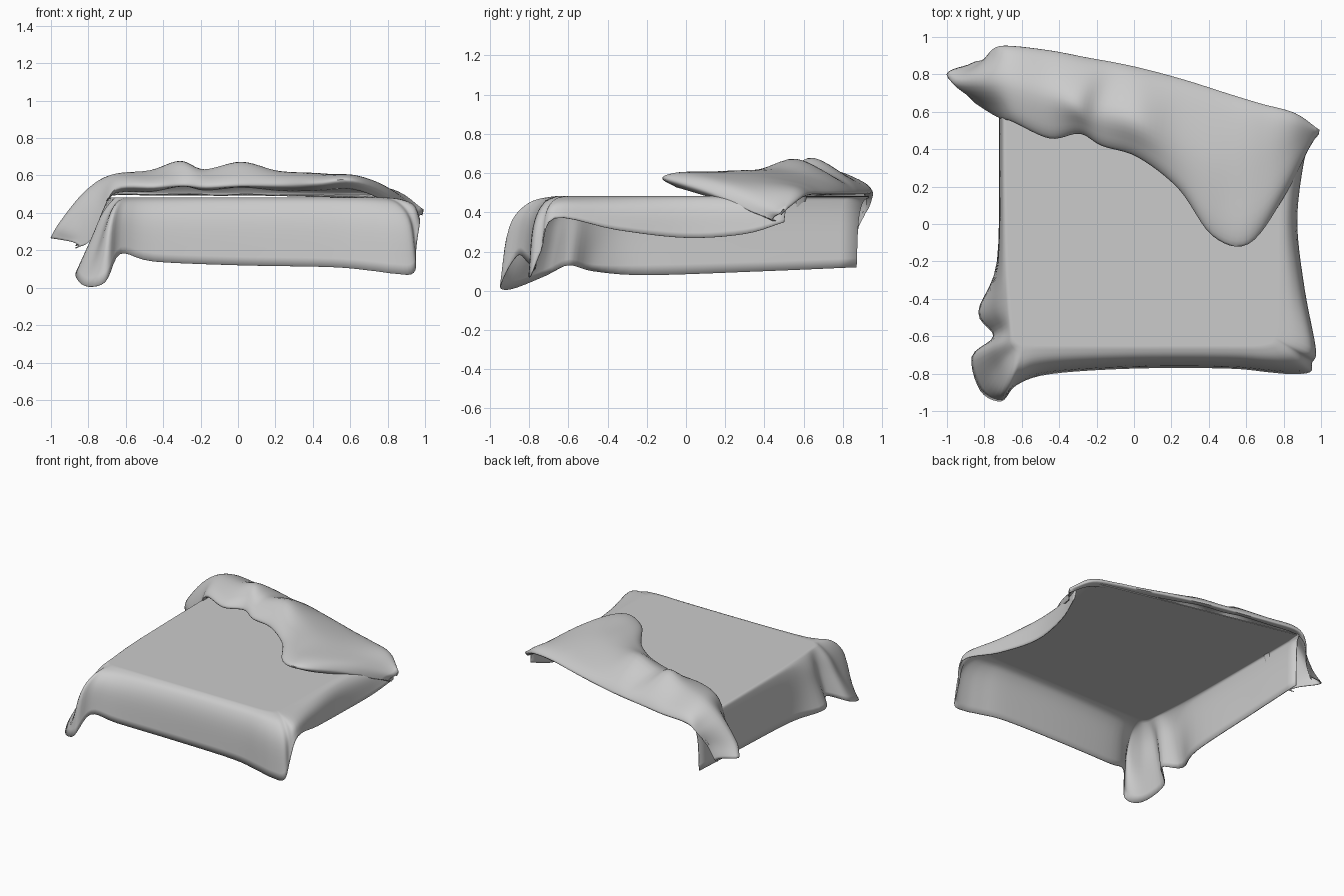
import bpy
from mathutils import Vector as V

if "Cube" in bpy.data.objects:
    bpy.data.objects.remove(bpy.data.objects["Cube"])


def spline(pts, n):
    """Catmull-Rom samples through pts, n steps per span."""
    p = [2 * pts[0] - pts[1]] + pts + [2 * pts[-1] - pts[-2]]
    out = []
    for i in range(1, len(p) - 2):
        a, b, c, d = p[i - 1:i + 3]
        for k in range(n):
            t = k / n
            out.append(0.5 * (2 * b + (c - a) * t + (2 * a - 5 * b + 4 * c - d) * t * t
                              + (3 * b - a - 3 * c + d) * t ** 3))
    return out + [pts[-1].copy()]


def loft(sections, along, across):
    """Smooth grid of points through a list of equal-length sections."""
    rails = [spline(list(r), along) for r in zip(*sections)]
    return [spline(list(s), across) for s in zip(*rails)]


def cloth(name, rows, hub=None, closed=0):
    """Thin sheet from a grid; hub fills the middle, closed joins the ends of that many columns."""
    n, m = len(rows), len(rows[0])
    verts = [p for r in rows for p in r]
    faces = [(i * m + j, (i + 1) * m + j, (i + 1) * m + j + 1, i * m + j + 1)
             for i in range(n - 1) for j in range(m - 1)]
    if hub:
        last = (n - 1) * m
        verts.append(hub)
        faces += [(n * m, (i + 1) % n * m, i * m) for i in range(n)]
        faces += [(last + j, j, j + 1, last + j + 1) for j in range(closed)]
    me = bpy.data.meshes.new(name)
    me.from_pydata(verts, [], faces)
    ob = bpy.data.objects.new(name, me)
    bpy.context.collection.objects.link(ob)
    mod = ob.modifiers.new("thickness", 'SOLIDIFY')
    mod.thickness = 0.006
    mod.offset = 0
    bpy.ops.object.select_all(action='DESELECT')
    ob.select_set(True)
    bpy.context.view_layer.objects.active = ob
    bpy.ops.object.shade_smooth_by_angle(angle=1.1)
    return ob


# Blanket top and hanging skirt: top edge (x, y), hem (x, y, z)
TOP = 0.48
drape = [
    ((-.69, .93), (-.72, .87, .12)), ((-.69, .4), (-.72, .4, .10)),
    ((-.68, -.2), (-.73, -.2, .08)), ((-.67, -.42), (-.83, -.47, .10)),
    ((-.66, -.54), (-.75, -.60, .13)), ((-.65, -.62), (-.865, -.71, .08)),
    ((-.63, -.65), (-.82, -.89, .01)), ((-.60, -.66), (-.71, -.945, .03)),
    ((-.56, -.66), (-.63, -.86, .18)), ((-.45, -.66), (-.45, -.80, .14)),
    ((0, -.66), (0, -.77, .12)), ((.5, -.66), (.5, -.77, .11)),
    ((.66, -.66), (.72, -.79, .09)), ((.73, -.65), (.84, -.80, .075)),
    ((.75, -.64), (.94, -.79, .08)), ((.76, -.62), (.95, -.74, .20)),
    ((.77, -.58), (.97, -.67, .37)), ((.78, -.35), (.91, -.35, .31)),
    ((.78, 0), (.87, 0, .27)), ((.80, .3), (.90, .3, .29)),
    ((.86, .58), (.95, .5, .35)),
]
hub = V((.03, 0, TOP))
sections = []
for i, (e, h) in enumerate(drape):
    e, h = V((*e, TOP)), V(h)
    d = h - e
    # the front left corner hangs pinched, the rest is a round shoulder
    bend = ((.33, .2), (.62, .55), (1, 1)) if 3 <= i <= 6 else ((.5, .09), (.85, .38), (1, 1))
    sections.append([hub.lerp(e, .93), e] + [
        V((e.x + d.x * f, e.y + d.y * f, TOP + d.z * k)) for f, k in bend])
rows = loft(sections, 5, 5)
for row in rows:
    for p in row:
        p.z = min(p.z, TOP)
cloth("blanket", rows, hub, 5)

# Turned-back flap: back crease, ridge, front edge
flap = [
    ((-.85, .865, .23), (-1.0, .80, .265), (-.85, .65, .225)),
    ((-.80, .88, .33), (-.95, .76, .35), (-.79, .61, .26)),
    ((-.75, .935, .44), (-.82, .76, .51), (-.72, .57, .40)),
    ((-.67, .95, .50), (-.68, .76, .60), (-.65, .55, .53)),
    ((-.45, .925, .50), (-.47, .70, .625), (-.45, .46, .54)),
    ((-.24, .885, .50), (-.31, .65, .675), (-.29, .485, .55)),
    ((-.10, .86, .50), (-.18, .61, .63), (-.17, .42, .54)),
    ((.06, .825, .50), (.02, .56, .67), (.02, .36, .55)),
    ((.28, .765, .50), (.22, .47, .62), (.24, .19, .55)),
    ((.50, .695, .50), (.46, .32, .605), (.42, -.06, .56)),
    ((.68, .64, .50), (.66, .30, .575), (.61, -.105, .575)),
    ((.86, .59, .48), (.84, .40, .51), (.79, .13, .50)),
    ((.99, .50, .41), (.985, .48, .395), (.95, .44, .36)),
]
sections = []
for i, (b, m, f) in enumerate(flap):
    b, m, f = V(b), V(m), V(f)
    w = 1 if 2 < i < len(flap) - 1 else .4   # full roll in the middle, thin at the ends
    up = V((0, 0, .03 * w))
    tuck = (f - m).normalized() * .07 * w
    under = (m - b).normalized() * .05 * w
    sections.append([b + under - up * .9, b, b.lerp(m, .25) + up * .8, m,
                     m.lerp(f, .7) + up * .8, f, f - tuck - up * 1.6])
cloth("folded_flap", loft(sections, 6, 5))
